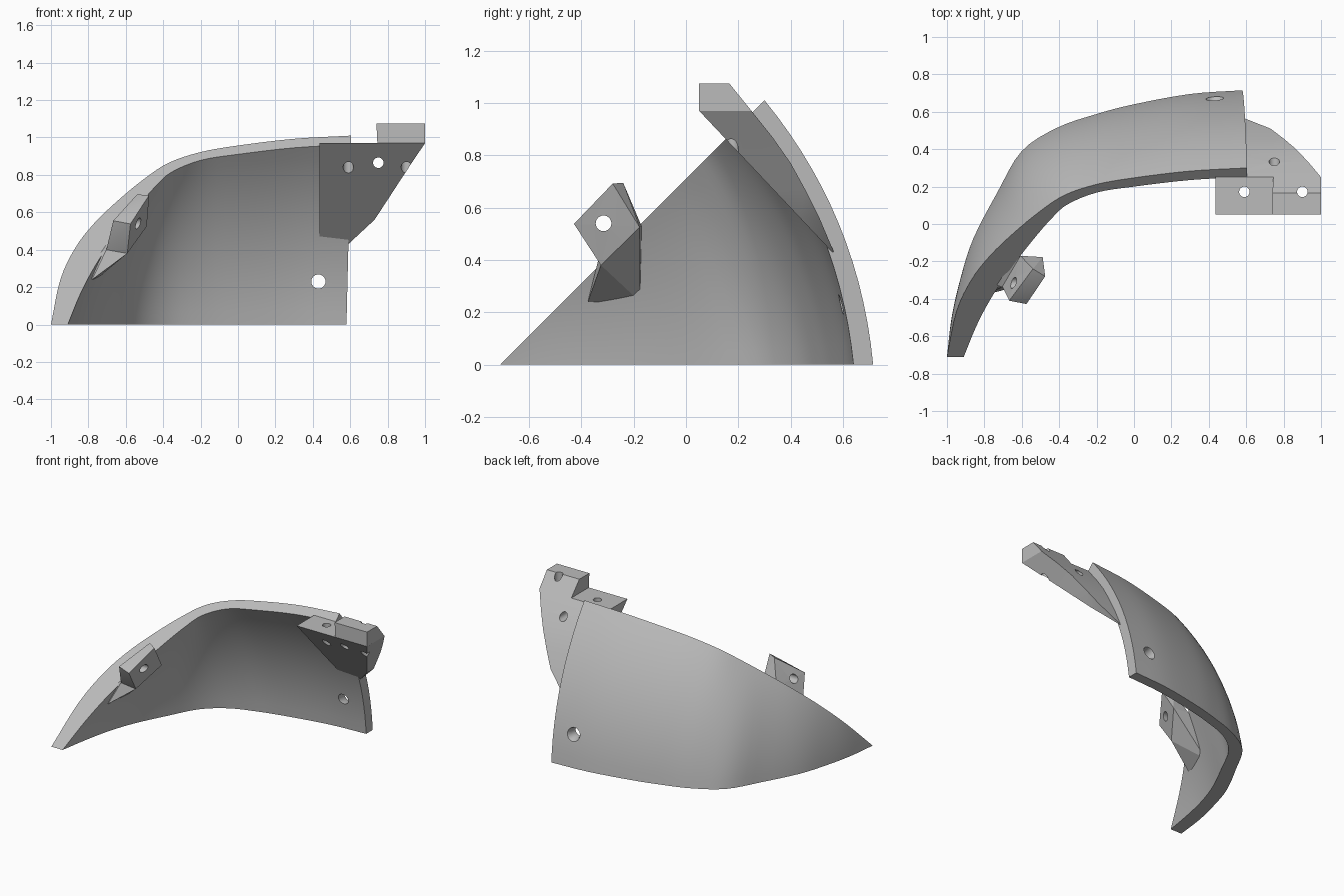
import bpy
import bmesh
import math
from mathutils import Vector

cube = bpy.data.objects.get("Cube")
if cube:
    bpy.data.objects.remove(cube, do_unlink=True)

GREY = (0.5, 0.5, 0.5, 1.0)
material = bpy.data.materials.new("plain grey")
material.use_nodes = True
material.diffuse_color = GREY
material.node_tree.nodes["Principled BSDF"].inputs["Base Color"].default_value = GREY


def finish(bm, name):
    """Turn a bmesh into a named, coloured object."""
    bmesh.ops.remove_doubles(bm, verts=bm.verts, dist=0.0005)
    bmesh.ops.recalc_face_normals(bm, faces=bm.faces)
    mesh = bpy.data.meshes.new(name)
    bm.to_mesh(mesh)
    bm.free()
    mesh.materials.append(material)
    obj = bpy.data.objects.new(name, mesh)
    bpy.context.collection.objects.link(obj)
    return obj


def activate(obj):
    bpy.ops.object.select_all(action='DESELECT')
    obj.select_set(True)
    bpy.context.view_layer.objects.active = obj


def drill(obj, centre, axis, radius, depth, end_radius=None):
    """Cut a round hole, tapered when end_radius is given."""
    bm = bmesh.new()
    bmesh.ops.create_cone(bm, cap_ends=True, segments=24, radius1=radius,
                          radius2=end_radius or radius, depth=depth)
    cutter = finish(bm, "hole_cutter")
    cutter.hide_render = True
    cutter.location = centre
    cutter.rotation_euler = Vector(axis).to_track_quat('Z', 'Y').to_euler()
    activate(obj)
    cut = obj.modifiers.new("hole", 'BOOLEAN')
    cut.operation = 'DIFFERENCE'
    cut.solver = 'EXACT'
    cut.object = cutter
    bpy.context.view_layer.update()
    bpy.ops.object.modifier_apply(modifier=cut.name)
    bpy.data.objects.remove(cutter, do_unlink=True)


def smooth(obj, degrees):
    activate(obj)
    bpy.ops.object.shade_smooth_by_angle(angle=math.radians(degrees))


def spline(points, steps):
    """Catmull-Rom curve through the points."""
    padded = [2 * points[0] - points[1], *points, 2 * points[-1] - points[-2]]
    curve = []
    for a, b, c, d in zip(padded, padded[1:], padded[2:], padded[3:]):
        for i in range(steps):
            t = i / steps
            curve.append(b + (c - a) * (t / 2)
                         + (2 * a - 5 * b + 4 * c - d) * (t * t / 2)
                         + (3 * b - a - 3 * c + d) * (t ** 3 / 2))
    return curve + [points[-1]]


# Curved shell: each row is base x, base y, rim x, rim z; the rim lies on a slanted plane
RIM_SHIFT = 0.71
OUTER = [(.58, .715, .605, 1.01), (.3, .695, .3, .993), (0, .64, 0, .957),
         (-.2, .588, -.2, .922), (-.41, .515, -.37, .865), (-.6, .39, -.5, .78),
         (-.73, .17, -.64, .665), (-.86, -.08, -.77, .54), (-.93, -.3, -.87, .41),
         (-.975, -.5, -.95, .24), (-1, -.71, -1, 0)]
INNER = [(.58, .64, .605, .962), (.3, .62, .3, .945), (0, .565, 0, .91),
         (-.2, .515, -.2, .878), (-.39, .445, -.355, .815), (-.54, .32, -.44, .74),
         (-.65, .12, -.54, .625), (-.76, -.1, -.66, .47), (-.83, -.3, -.76, .32),
         (-.875, -.5, -.84, .17), (-.91, -.71, -.91, 0)]
ROWS = 14


def skin(rows):
    """Grid of points from base to rim, bulging outward."""
    base = spline([Vector((r[0], r[1], 0)) for r in rows], 4)
    rim = spline([Vector((r[2], r[3] - RIM_SHIFT, r[3])) for r in rows], 4)
    last = len(base) - 1
    grid = []
    for i, (b, r) in enumerate(zip(base, rim)):
        lo, hi = max(i - 1, 0), min(i + 1, last)
        chord = r - b
        out = (base[hi] - base[lo] + rim[hi] - rim[lo]).cross(chord).normalized()
        if i == 0:
            out.x = 0
        bulge = out * (0.28 * chord.length_squared)
        grid.append([b + chord * s + bulge * (s * (1 - s))
                     for s in (j / ROWS for j in range(ROWS + 1))])
    return grid


def build_shell():
    bm = bmesh.new()
    outer, inner = [[[bm.verts.new(p) for p in col] for col in skin(rows)]
                    for rows in (OUTER, INNER)]
    for i in range(len(outer) - 1):
        for grid in (outer, inner):
            for j in range(ROWS):
                bm.faces.new((grid[i][j], grid[i + 1][j],
                              grid[i + 1][j + 1], grid[i][j + 1]))
        for j in (0, ROWS):
            bm.faces.new((outer[i][j], outer[i + 1][j], inner[i + 1][j], inner[i][j]))
    for j in range(ROWS):
        bm.faces.new((outer[0][j], outer[0][j + 1], inner[0][j + 1], inner[0][j]))
    return finish(bm, "curved_shell")


shell = build_shell()
drill(shell, (.43, .65, .23), (0, 1, 0), .038, .5)
drill(shell, (.43, .69, .23), (0, 1, 0), .038, .08, .075)
smooth(shell, 35)


# Mounting bracket: stacked levels of z, front y, back y, left x, right x
def loft(name, levels):
    bm = bmesh.new()
    rings = [[bm.verts.new(p) for p in ((x0, f, z), (x1, f, z), (x1, b, z), (x0, b, z))]
             for z, f, b, x0, x1 in levels]
    for low, high in zip(rings, rings[1:]):
        for k in range(4):
            n = (k + 1) % 4
            bm.faces.new((low[k], low[n], high[n], high[k]))
    bm.faces.new(rings[0])
    bm.faces.new(rings[-1])
    return finish(bm, name)


def plate_level(z, back, right):
    return (z, .05 + (.97 - z) * .942, back, .435, right)


plate = loft("bracket_plate", [plate_level(.43, .565, .59), plate_level(.56, .51, .73),
                               plate_level(.67, .455, .802), plate_level(.77, .40, .867),
                               plate_level(.87, .33, .933), plate_level(.97, .25, 1)])
block = loft("bracket_block", [(.97, .05, .25, .745, 1), (1.075, .05, .165, .74, 1)])
for x in (.59, .9):
    drill(plate, (x, .172, .9), (0, 0, 1), .028, .6)
drill(block, (.9, .172, .9), (0, 0, 1), .028, .6)
drill(plate, (.75, .25, .865), (0, 1, 0), .028, .8)
for part in (plate, block):
    smooth(part, 25)


# Side lug: tilted block with a hole, on a wedge that runs into the shell
def hull(name, points):
    bm = bmesh.new()
    for p in points:
        bm.verts.new(p)
    bmesh.ops.convex_hull(bm, input=bm.verts)
    return finish(bm, name)


near_low = [(-.592, -.325, .38), (-.488, -.177, .525)]
far_low = [(-.704, -.335, .4), (-.607, -.17, .53)]
lug = hull("side_lug", near_low + far_low + [
    (-.475, -.28, .692), (-.575, -.428, .538),
    (-.54, -.24, .695), (-.667, -.41, .555)])
wedge = hull("lug_wedge", near_low + far_low + [
    (-.78, -.375, .24), (-.76, -.175, .24), (-.8, -.3, .35), (-.71, -.175, .48)])
drill(lug, (-.58, -.315, .54), (1, 0, 0), .03, .4)
smooth(lug, 25)
